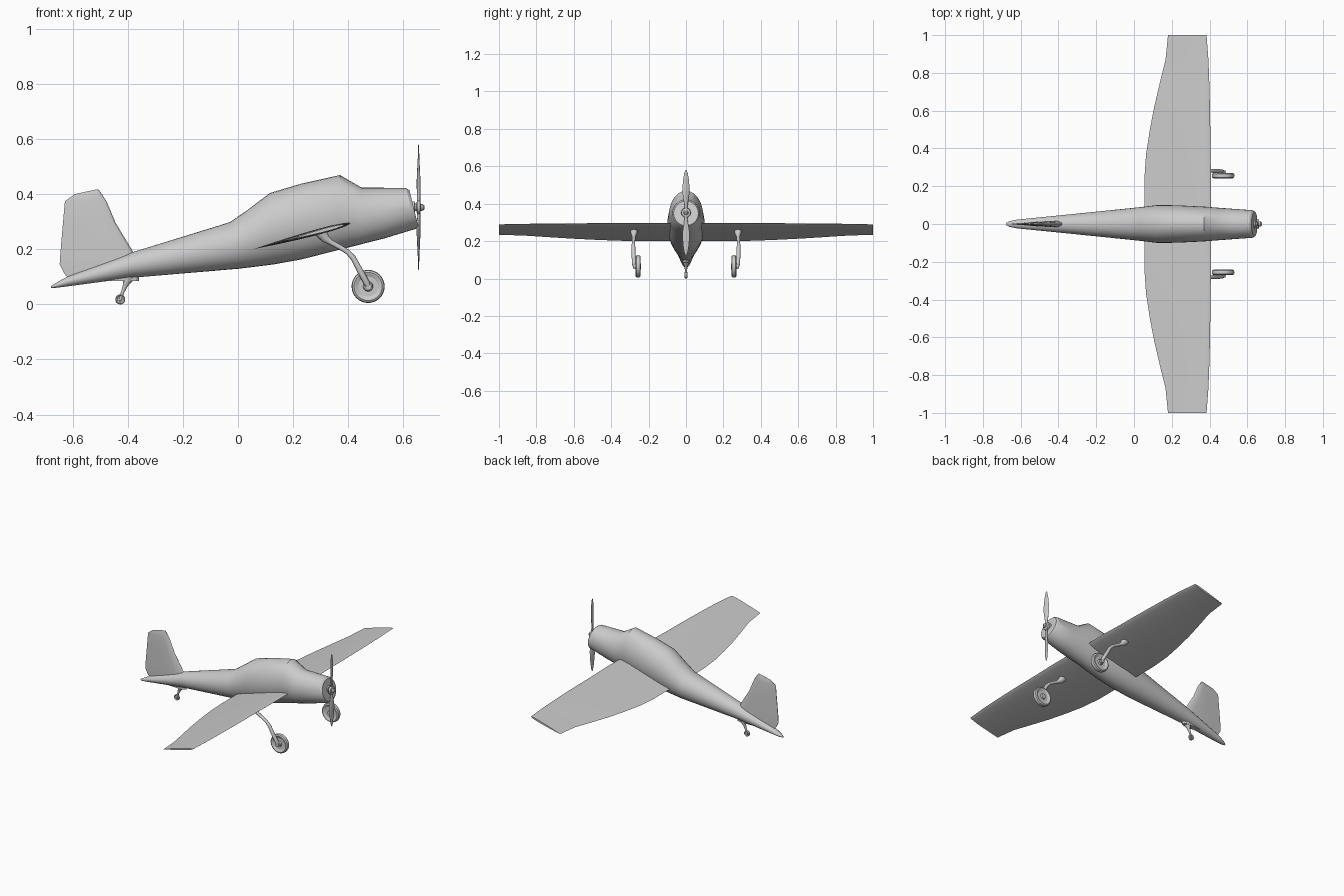
import bpy, bmesh, math
from mathutils import Vector

if "Cube" in bpy.data.objects:
    bpy.data.objects.remove(bpy.data.objects["Cube"])

grey = bpy.data.materials.new("light grey paint")
grey.diffuse_color = (0.6, 0.6, 0.6, 1)
grey.use_nodes = True
grey.node_tree.nodes["Principled BSDF"].inputs["Base Color"].default_value = grey.diffuse_color


def loft(name, rings, angle=30):
    """Skin a list of equal closed rings, with capped ends."""
    bm = bmesh.new()
    vs = [[bm.verts.new(p) for p in r] for r in rings]
    n = len(vs[0])
    for a, b in zip(vs, vs[1:]):
        for i in range(n):
            j = (i + 1) % n
            bm.faces.new((a[i], a[j], b[j], b[i]))
    bm.faces.new(vs[0])
    bm.faces.new(vs[-1])
    bmesh.ops.recalc_face_normals(bm, faces=bm.faces)
    me = bpy.data.meshes.new(name)
    bm.to_mesh(me)
    bm.free()
    me.polygons.foreach_set("use_smooth", [True] * len(me.polygons))
    me.set_sharp_from_angle(angle=math.radians(angle))
    me.materials.append(grey)
    ob = bpy.data.objects.new(name, me)
    bpy.context.collection.objects.link(ob)
    return ob


def tube(name, pts, n=14):
    """Round section along a path; pts are (x, y, z, radius)."""
    P = [Vector(p[:3]) for p in pts]
    rings = []
    for i, p in enumerate(pts):
        t = (P[min(i + 1, len(P) - 1)] - P[max(i - 1, 0)]).normalized()
        u = t.cross(Vector((0, 1, 0) if abs(t.y) < 0.9 else (1, 0, 0))).normalized()
        v = t.cross(u)
        rings.append([P[i] + p[3] * (u * math.cos(a) + v * math.sin(a))
                      for a in (2 * math.pi * k / n for k in range(n))])
    return loft(name, rings)


def wheel(name, x, y, z, r, w):
    """Wheel on a y axle: rounded tyre, recessed side and hub."""
    prof = [(-.55, .2), (-.55, .25), (-.25, .3), (-.25, .6), (-.4, .72), (-.5, .85), (-.35, .96), (0, 1),
            (.35, .96), (.5, .85), (.4, .72), (.25, .6), (.25, .3), (.55, .25), (.55, .2)]
    rings = [[(x + r * q * math.cos(a), y + w * d, z + r * q * math.sin(a))
              for a in (2 * math.pi * k / 32 for k in range(32))] for d, q in prof]
    return loft(name, rings)


# Fuselage: (top x, top z, bottom x, bottom z, half width)
stations = [(-.678, .067, -.678, .059, .005), (-.66, .078, -.66, .060, .015), (-.62, .100, -.62, .065, .023),
            (-.38, .190, -.38, .097, .047), (-.03, .298, 0, .129, .084), (.03, .339, .05, .135, .090),
            (.116, .404, .13, .145, .100), (.23, .438, .23, .163, .099), (.37, .469, .375, .200, .092),
            (.447, .424, .447, .218, .086), (.53, .423, .53, .239, .080), (.61, .422, .645, .274, .073),
            (.622, .414, .654, .283, .066)]
rings = []
for xt, zt, xb, zb, w in stations:
    ring = []
    for k in range(32):
        a = 2 * math.pi * k / 32
        s = (1 + math.sin(a)) / 2
        ring.append((xb + (xt - xb) * s, w * math.cos(a), zb + (zt - zb) * s))
    rings.append(ring)
loft("fuselage", rings)


# Wing: tapered aerofoil sections from tip to tip
def chord_z(x):
    return .2 + .268 * (x - .055)


def foil(y, te, le, thick=.125):
    c = le - te
    top, bot = [], []
    for k in range(13):
        t = (1 - math.cos(math.pi * k / 12)) / 2      # 0 nose, 1 tail
        h = thick * c * 2.6 * (.2969 * t ** .5 - .126 * t - .3516 * t * t + .2843 * t ** 3 - .1036 * t ** 4) * 1.9
        x = le - t * c
        top.append((x, y, chord_z(x) + h * .5))
        bot.append((x, y, chord_z(x) - h * .5))
    return top + bot[-2:0:-1]


half = [(0, .055, .408), (.24, .055, .408), (.37, .064, .405), (.5, .084, .404), (.62, .107, .402),
        (.74, .135, .399), (.82, .155, .396), (.87, .167, .394), (1, .18, .384)]
loft("wing", [foil(-y, a, b) for y, a, b in half[:0:-1]] + [foil(y, a, b) for y, a, b in half])

# Fin: stacked sections, (z, trailing x, leading x, half thickness)
fin = [(.085, -.61, -.36, .017), (.115, -.632, -.36, .017), (.145, -.647, -.362, .017), (.19, -.644, -.38, .016),
       (.294, -.635, -.443, .012), (.374, -.628, -.477, .009), (.400, -.592, -.494, .006), (.417, -.513, -.507, .002)]
shape = [(0, 0), (.03, .55), (.1, .9), (.22, 1), (.5, .75), (.8, .35), (1, .1)]
rings = []
for z, te, le, h in fin:
    side = [(le + (te - le) * t, h * q) for t, q in shape]
    rings.append([(x, y, z) for x, y in side] + [(x, -y, z) for x, y in side[:0:-1]])
loft("tail_fin", rings)

# Main landing gear on both sides
for s, tag in ((-1, "right"), (1, "left")):
    tube("main_strut_" + tag, [(.300, s * .278, .262, .022), (.318, s * .278, .238, .016), (.335, s * .279, .226, .010),
                               (.370, s * .280, .207, .009), (.398, s * .281, .190, .009), (.418, s * .281, .168, .010),
                               (.445, s * .280, .118, .011), (.468, s * .277, .076, .011), (.474, s * .276, .062, .008)])
    tube("axle_" + tag, [(.472, s * .284, .065, .012), (.472, s * .248, .065, .012)])
    wheel("main_wheel_" + tag, .472, s * .256, .065, .06, .028)

# Tail gear
tube("tail_strut", [(-.392, 0, .112, .022), (-.400, 0, .090, .018), (-.409, 0, .068, .009), (-.418, 0, .045, .006),
                    (-.427, 0, .020, .006)])
wheel("tail_wheel", -.427, 0, .018, .018, .014)

# Propeller hub and spinner
tube("propeller_hub", [(.62, 0, .352, .022), (.640, 0, .352, .022), (.642, 0, .352, .014), (.648, 0, .352, .014),
                       (.649, 0, .352, .026), (.661, 0, .352, .024), (.663, 0, .352, .013), (.671, 0, .352, .012),
                       (.677, 0, .352, .006)], 20)

# Two twisted blades: (distance, half width, half thickness, twist degrees)
blade = [(0, .008, .006, 20), (.03, .008, .006, 20), (.06, .013, .005, 22), (.10, .019, .004, 17),
         (.14, .019, .003, 12), (.18, .015, .002, 8), (.21, .010, .002, 6), (.228, .003, .001, 5)]
for s, tag in ((1, "upper"), (-1, "lower")):
    rings = []
    for d, w, h, tw in blade:
        c, n = math.cos(math.radians(tw)), math.sin(math.radians(tw))
        ring = []
        for k in range(12):
            a = 2 * math.pi * k / 12
            y, x = w * math.cos(a), h * math.sin(a)
            ring.append((.655 + x * c - y * n * s, y * c + x * n * s, .352 + s * d))
        rings.append(ring)
    loft("propeller_blade_" + tag, rings, 60)
